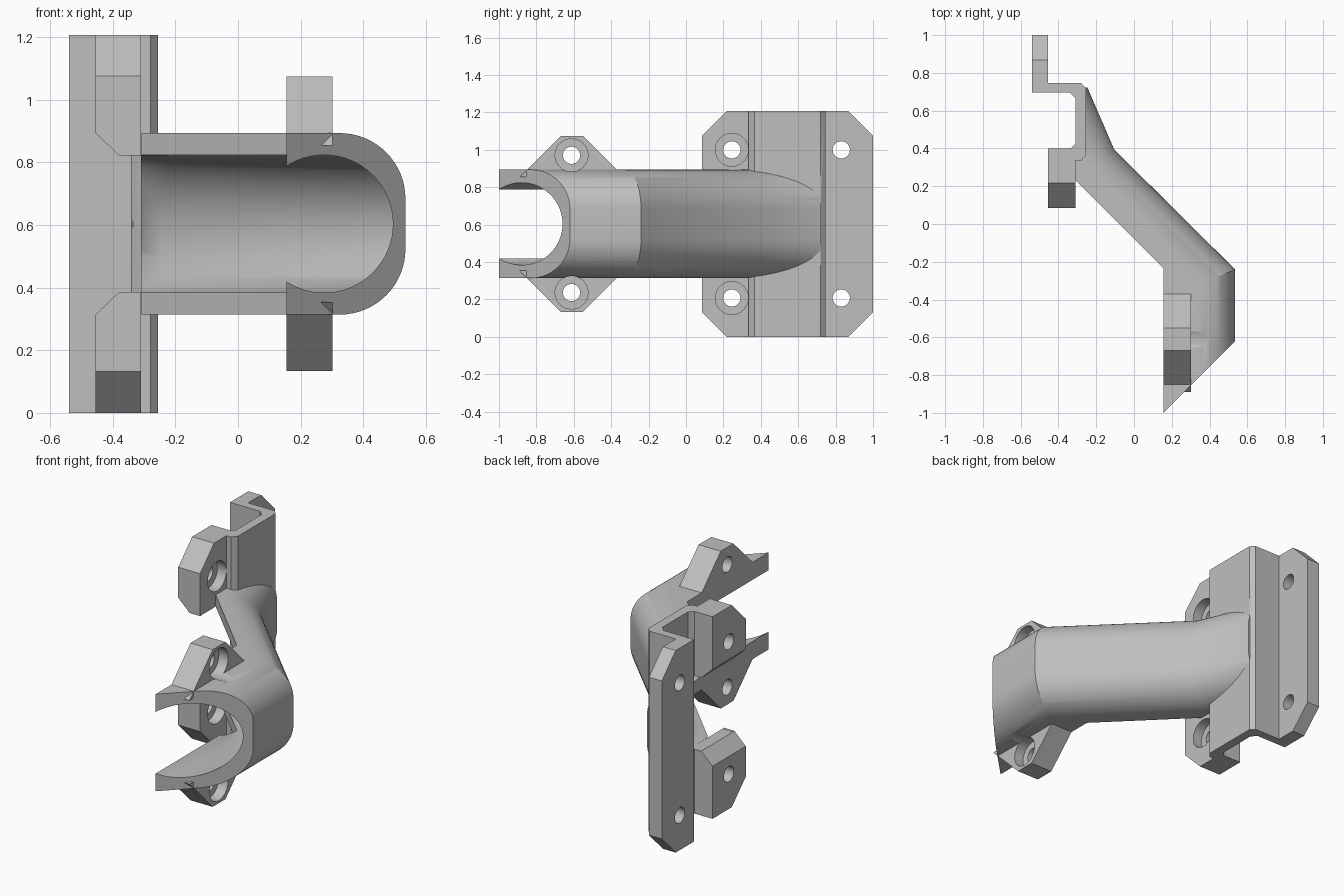
import bpy, bmesh, math
from mathutils import Vector, Matrix

if "Cube" in bpy.data.objects:
    bpy.data.objects.remove(bpy.data.objects["Cube"])

MID = 0.604      # height of the symmetry plane
TOP = 2 * MID

grey = bpy.data.materials.new("plain_grey")
grey.use_nodes = True
grey.diffuse_color = (0.52, 0.52, 0.52, 1)
grey.node_tree.nodes["Principled BSDF"].inputs["Base Color"].default_value = (0.52, 0.52, 0.52, 1)


def finish(name, bm):
    bmesh.ops.recalc_face_normals(bm, faces=bm.faces[:])
    mesh = bpy.data.meshes.new(name)
    bm.to_mesh(mesh)
    bm.free()
    mesh.materials.append(grey)
    obj = bpy.data.objects.new(name, mesh)
    bpy.context.collection.objects.link(obj)
    return obj


def prism(name, points, lo, hi, axis):
    """Extrude a 2D outline between lo and hi along an axis."""
    place = {"x": lambda a, b, h: (h, a, b),
             "y": lambda a, b, h: (a, h, b),
             "z": lambda a, b, h: (a, b, h)}[axis]
    bm = bmesh.new()
    loops = [[bm.verts.new(place(a, b, h)) for a, b in points] for h in (lo, hi)]
    bridge(bm, loops)
    return finish(name, bm)


def bridge(bm, loops):
    n = len(loops[0])
    bm.faces.new(loops[0])
    bm.faces.new(loops[-1])
    for r, s in zip(loops, loops[1:]):
        for i in range(n):
            j = (i + 1) % n
            bm.faces.new((r[i], r[j], s[j], s[i]))


def sweep(name, section, path):
    """Section points are (outward offset, height); path holds (centre, mitre)."""
    bm = bmesh.new()
    loops = []
    for centre, mitre in path:
        c, m = Vector(centre), Vector(mitre)
        loops.append([bm.verts.new((*(c + m * d), MID + h)) for d, h in section])
    bridge(bm, loops)
    return finish(name, bm)


def rod(name, y, z, radius, lo, hi):
    bm = bmesh.new()
    bmesh.ops.create_cone(bm, cap_ends=True, segments=48, radius1=radius, radius2=radius,
                          depth=hi - lo,
                          matrix=Matrix.Translation(((lo + hi) / 2, y, z)) @ Matrix.Rotation(math.pi / 2, 4, "Y"))
    return finish(name, bm)


def combine(target, other, operation):
    mod = target.modifiers.new("bool", "BOOLEAN")
    mod.operation, mod.solver, mod.object = operation, "EXACT", other
    bpy.context.view_layer.update()
    graph = bpy.context.evaluated_depsgraph_get()
    mesh = bpy.data.meshes.new_from_object(target.evaluated_get(graph))
    target.modifiers.clear()
    target.data = mesh
    bpy.data.objects.remove(other)


def arc(cx, cz, rx, rz, start, end, steps):
    out = []
    for i in range(steps + 1):
        a = math.radians(start + (end - start) * i / steps)
        out.append((cx + rx * math.cos(a), cz + rz * math.sin(a)))
    return out


# Directions of the three channel runs: outward normals and the mitres between
n1 = Vector((1, 0))
n2 = Vector((1, 1)).normalized()
n3 = Vector((0.918, 0.397))


def mitre(a, b):
    return (a + b) / (1 + a.dot(b))


bend1 = Vector((0.275, -0.348))
bend2 = Vector((-0.324, 0.246))


def along(start, n, y):
    """Centre and flat end direction where a run reaches the given y."""
    t = (y - start.y) / n.x
    return (start.x - t * n.y, y), (1 / n.x, 0)


# Channel body: rounded outer skin, trimmed to its plan outline
outer = [(-0.2, -0.29)] + arc(0.05, -0.08, 0.21, 0.21, -90, 0, 16) \
    + arc(0.05, 0.08, 0.21, 0.21, 0, 90, 16) + [(-0.2, 0.29)]
channel = sweep("channel", outer, [((0.275, -1.3), n1), (bend1, mitre(n1, n2)),
                                   (bend2, mitre(n2, n3)), along(bend2, n3, 0.8)])
plan = [(-0.309, 0.231), (0.155, -0.233), (0.155, -1.0), (0.6, -0.555),
        (0.6, 0.5), (0.1, 0.722), (-0.309, 0.722)]
combine(channel, prism("plan_trim", plan, 0.1, 1.1, "z"), "INTERSECT")

# Stepped mounting bracket with clipped corners
step = [(-0.54, 1), (-0.455, 1), (-0.455, 0.746), (-0.28, 0.746), (-0.255, 0.72),
        (-0.255, 0.365), (-0.28, 0.335), (-0.31, 0.335), (-0.31, 0.085), (-0.455, 0.085),
        (-0.455, 0.4), (-0.335, 0.4), (-0.31, 0.425), (-0.31, 0.665), (-0.34, 0.695),
        (-0.54, 0.695)]
bracket = prism("mounting_bracket", step, 0, TOP, "z")
c = 0.132
clip = [(0.085, c), (0.085 + c, 0), (1 - c, 0), (1, c),
        (1, TOP - c), (1 - c, TOP), (0.085 + c, TOP), (0.085, TOP - c)]
combine(bracket, prism("corner_clip", clip, -1, 1, "x"), "INTERSECT")

# Gap between the upper and lower bracket ears
half = [(-0.7, -0.29), (-0.455, -0.29), (-0.38, -0.218), (-0.31, -0.218)]
gap = [(x, MID + z) for x, z in half] + [(x, MID - z) for x, z in reversed(half)]
combine(bracket, prism("ear_gap", gap, -0.1, 0.45, "y"), "DIFFERENCE")
combine(channel, bracket, "UNION")

# Front ears above and below the channel
for side in (1, -1):
    ear = [(y, MID + side * h) for y, h in
           ((-0.89, 0.25), (-0.67, 0.47), (-0.55, 0.47), (-0.33, 0.25))]
    combine(channel, prism("front_ear", ear, 0.155, 0.302, "x"), "UNION")

# Round bore through the first two runs, flatter one behind the bracket
circle = arc(0, 0, 0.22, 0.22, 0, 360, 64)[:-1]
combine(channel, sweep("main_bore", circle, [((0.275, -1.3), n1), (bend1, mitre(n1, n2)),
                                             along(bend1, n2, 0.69)]), "DIFFERENCE")
flat = [(-0.2, -0.219)] + arc(0.071, 0, 0.095, 0.219, -90, 90, 32) + [(-0.2, 0.219)]
combine(channel, sweep("rear_bore", flat, [along(bend2, n3, 0.1), along(bend2, n3, 0.692)]),
        "DIFFERENCE")

# Bolt holes, with recesses for bolt heads on the ears
for side in (1, -1):
    for y, offset, lo, hi, seat in ((0.83, 0.396, -0.6, -0.4, None),
                                    (0.245, 0.396, -0.5, -0.25, -0.37),
                                    (-0.612, 0.367, 0.1, 0.5, 0.24)):
        z = MID + side * offset
        combine(channel, rod("bolt_hole", y, z, 0.046, lo, hi), "DIFFERENCE")
        if seat is not None:
            combine(channel, rod("bolt_seat", y, z, 0.088, seat, seat + 0.25), "DIFFERENCE")

# Smooth curved walls, keep hard edges
channel.name = "channel_bracket"
bpy.ops.object.select_all(action="DESELECT")
channel.select_set(True)
bpy.context.view_layer.objects.active = channel
bpy.ops.object.shade_smooth_by_angle(angle=math.radians(25))
